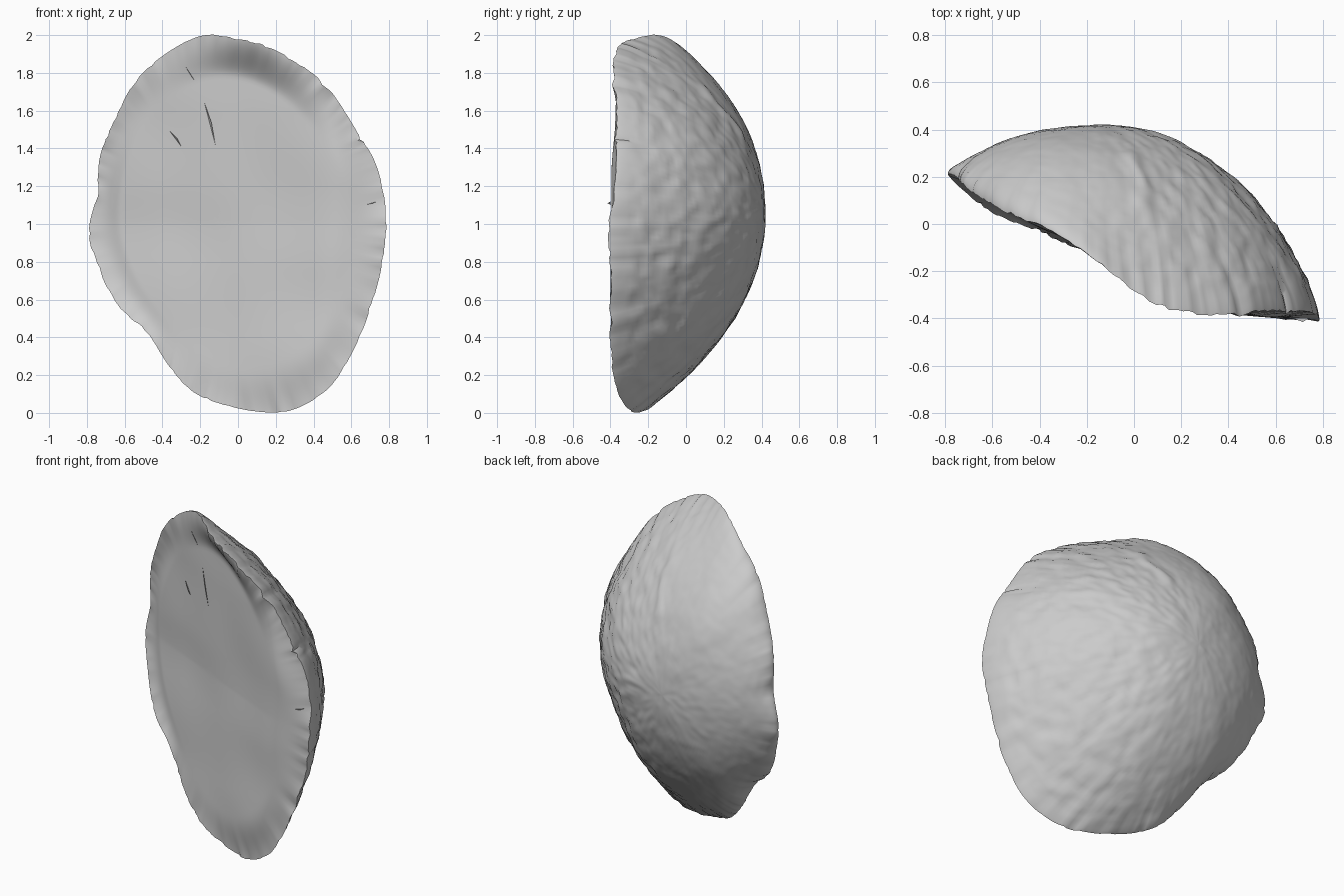
import bpy
import bmesh
import math
from mathutils import Vector, noise

default_cube = bpy.data.objects.get("Cube")
if default_cube:
    bpy.data.objects.remove(default_cube, do_unlink=True)

# Broken edge of the shell, clockwise from the top: x, y, z
RIM = [(-.18, -.14, 2), (0, -.28, 1.98), (.13, -.35, 1.95), (.29, -.38, 1.87),
       (.44, -.38, 1.76), (.53, -.37, 1.65), (.63, -.37, 1.49), (.72, -.37, 1.34),
       (.77, -.38, 1.17), (.785, -.41, .97), (.76, -.4, .77), (.7, -.4, .55),
       (.62, -.4, .35), (.49, -.37, .14), (.3, -.31, .02), (.12, -.24, .005),
       (-.1, -.17, .05), (-.25, -.1, .12), (-.36, -.05, .24), (-.48, 0, .42),
       (-.62, .06, .55), (-.73, .15, .74), (-.79, .21, .95), (-.75, .2, 1.15),
       (-.73, .17, 1.36), (-.66, .12, 1.54), (-.54, .05, 1.76), (-.37, -.02, 1.91)]
APEX = Vector((-.13, .42, 1.05))
STEPS = 8
RINGS = 52


def material(name, colour):
    mat = bpy.data.materials.new(name)
    mat.use_nodes = True
    mat.diffuse_color = colour
    bsdf = mat.node_tree.nodes["Principled BSDF"]
    bsdf.inputs["Base Color"].default_value = colour
    bsdf.inputs["Roughness"].default_value = .8
    return mat


def smooth(value):
    value = max(0, min(1, value))
    return value * value * (3 - 2 * value)


def rim_loop():
    """Closed spline through the rim, with a finely chipped edge."""
    points = [Vector(p) for p in RIM]
    count = len(points)
    loop = []
    for i in range(count):
        a, b, c, d = (points[(i + k) % count] for k in (-1, 0, 1, 2))
        for step in range(STEPS):
            t = step / STEPS
            p = (b * 2 + (c - a) * t + (a * 2 - b * 5 + c * 4 - d) * t ** 2
                 + (b * 3 - a - c * 3 + d) * t ** 3) / 2
            chip = noise.noise(p * 14) * .01 + noise.noise(p * 33) * .012
            out = Vector((p.x - APEX.x, 0, p.z - APEX.z)).normalized()
            loop.append(p + out * min(chip, 0) + Vector((0, chip, 0)))
    return loop


def softened(loop, reach):
    """Running average that evens out the chips away from the edge."""
    count = len(loop)
    window = range(-reach, reach + 1)
    return [sum((loop[(i + k) % count] for k in window), Vector()) / len(window)
            for i in range(count)]


def dome_point(rim, t):
    """Rounded outer skin, fullest on the right and leaner below."""
    p = APEX.lerp(rim, t)
    out = Vector((rim.x - APEX.x, rim.z - APEX.z)).normalized()
    power = .66 + .2 * smooth(-out.y) + .08 * smooth(out.y)
    power += (.52 - power) * smooth((.15 - out.x) / .75)
    p.y = rim.y + (APEX.y - rim.y) * max(0, 1 - t * t) ** power
    # Pitted skin, rougher on the left flank and along one ridge
    rough = .003 + .006 * smooth((p.x + .3) / .6)
    bump = noise.noise(p * 11) + .8 * noise.noise(p * 24)
    ridge = math.exp(-((p.x - .02 - .03 * math.sin(p.z * 20)) / .03) ** 2)
    ridge *= smooth((p.z - 1.3) / .2) * smooth((1.8 - p.z) / .1)
    fade = smooth((1 - t) / .06)
    normal = Vector((p.x - APEX.x, .45, p.z - APEX.z)).normalized()
    return p + normal * fade * (bump * rough + ridge * .012)


def floor_height(x, z):
    """Slanted break that levels off into a flat strip on the left side."""
    wave = noise.noise(Vector((x * 2.5, 0, z * 2.5))) * .012
    slant = -.17 - .45 * x - .05 * max(0, 1 - z)
    strip = -.4
    softness = .03
    gap = slant - strip
    return strip + (gap + math.sqrt(gap * gap + softness ** 2)) / 2 + wave


def floor_point(rim, t):
    p = APEX.lerp(rim, t)
    p.y = floor_height(p.x, p.z)
    p.y += (rim.y - p.y) * (1 - smooth((1 - t) / .2))
    return p


def build_surface(name, shape, loop, mat, flip):
    soft_loop = softened(loop, STEPS * 2)
    bm = bmesh.new()
    centre = bm.verts.new(shape(loop[0], 0))
    previous = None
    for ring in range(1, RINGS + 1):
        # Rings crowd together near the rim
        t = math.sin(ring / RINGS * math.pi / 2)
        current = [bm.verts.new(shape(soft.lerp(rim, t ** 12), t))
                   for soft, rim in zip(soft_loop, loop)]
        for i in range(len(loop)):
            j = (i + 1) % len(loop)
            if previous is None:
                face = [centre, current[i], current[j]]
            else:
                face = [previous[i], current[i], current[j], previous[j]]
            bm.faces.new(face[::-1] if flip else face)
        previous = current
    finish(name, bm, mat)


def finish(name, bm, mat):
    mesh = bpy.data.meshes.new(name)
    bm.normal_update()
    bm.to_mesh(mesh)
    bm.free()
    mesh.materials.append(mat)
    obj = bpy.data.objects.new(name, mesh)
    bpy.context.collection.objects.link(obj)
    bpy.ops.object.select_all(action="DESELECT")
    obj.select_set(True)
    bpy.context.view_layer.objects.active = obj
    bpy.ops.object.shade_smooth_by_angle(angle=math.radians(50))


def build_splinter(name, start, end, mat):
    """Thin sliver standing slightly off the broken face."""
    middle = ((start[0] + end[0]) / 2 + .01, (start[1] + end[1]) / 2)
    bm = bmesh.new()
    corners = [bm.verts.new((x, floor_height(x, z) - lift, z))
               for (x, z), lift in ((start, .004), (end, .004), (middle, .02))]
    bm.faces.new(corners)
    finish(name, bm, mat)


grey = material("stone grey", (.6, .6, .6, 1))
edge = rim_loop()
build_surface("outer_shell", dome_point, edge, grey, True)
build_surface("broken_face", floor_point, edge, grey, False)
build_splinter("long_splinter", (-.18, 1.65), (-.12, 1.42), grey)
build_splinter("short_splinter", (-.36, 1.49), (-.3, 1.41), grey)
build_splinter("upper_splinter", (-.34, 1.9), (-.23, 1.76), grey)
build_splinter("side_splinter", (.67, 1.1), (.74, 1.12), grey)
